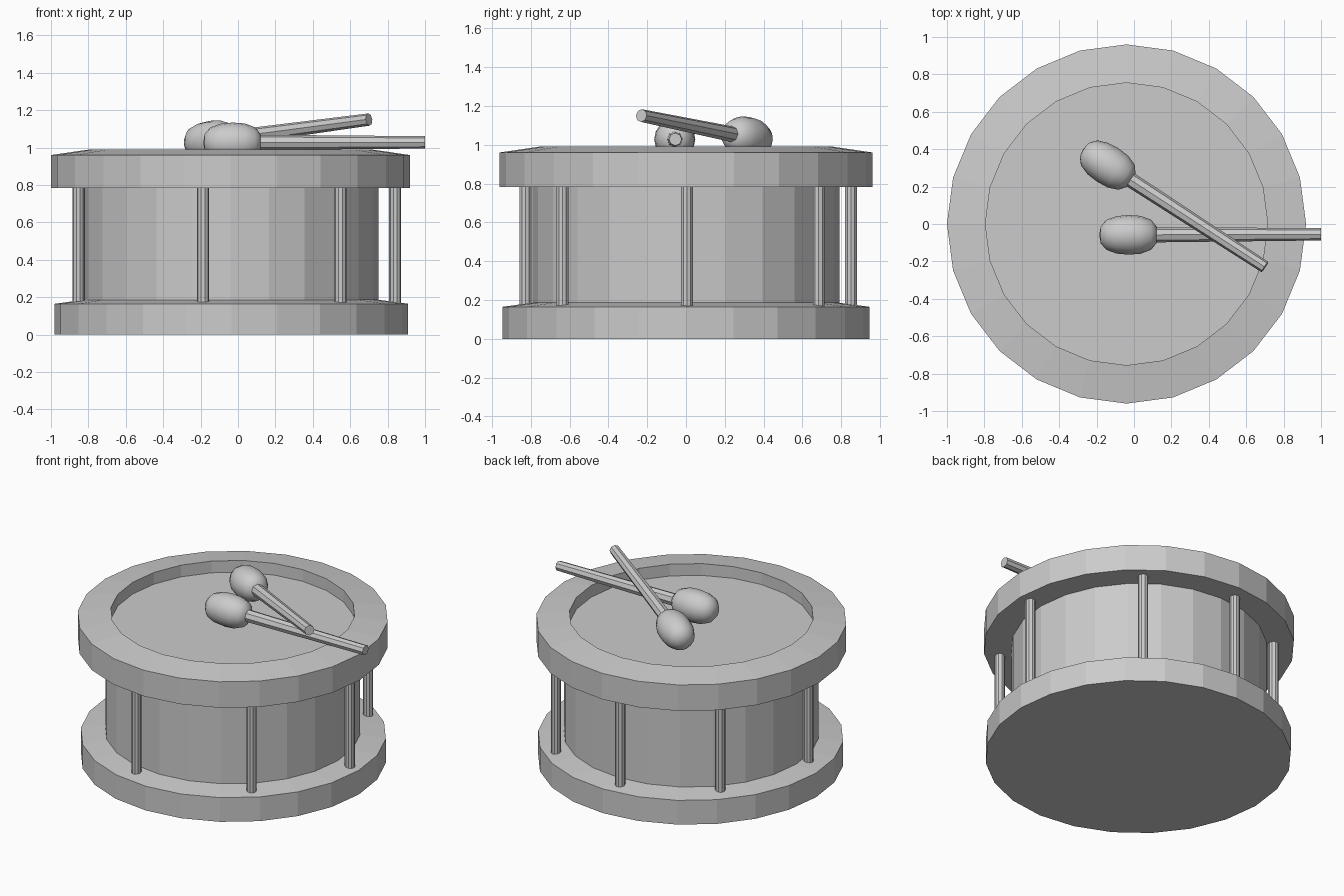
import bpy, bmesh
from math import cos, sin, tau, radians
from mathutils import Vector

if "Cube" in bpy.data.objects:
    bpy.data.objects.remove(bpy.data.objects["Cube"])

CX = -0.04  # drum axis


def revolve(name, profile, sides, origin=(0, 0, 0), axis=(0, 0, 1), closed=False, smooth=False):
    """Turn an (r, h) profile about an axis; r = 0 makes a pole."""
    bm = bmesh.new()
    rings = []
    for r, h in profile:
        if r == 0:
            rings.append([bm.verts.new((0, 0, h))] * sides)
        else:
            rings.append([bm.verts.new((r * cos(tau * i / sides), r * sin(tau * i / sides), h))
                          for i in range(sides)])
    pairs = list(zip(rings, rings[1:]))
    if closed:
        pairs.append((rings[-1], rings[0]))
    for a, b in pairs:
        for i in range(sides):
            j = (i + 1) % sides
            quad = list(dict.fromkeys([a[i], a[j], b[j], b[i]]))
            bm.faces.new(quad)
    bmesh.ops.recalc_face_normals(bm, faces=bm.faces)
    for f in bm.faces:
        f.smooth = smooth
    me = bpy.data.meshes.new(name)
    bm.to_mesh(me)
    bm.free()
    ob = bpy.data.objects.new(name, me)
    ob.location = origin
    ob.rotation_mode = 'QUATERNION'
    ob.rotation_quaternion = Vector(axis).to_track_quat('Z', 'Y')
    bpy.context.collection.objects.link(ob)
    return ob


# Bottom hoop, closed underneath, with a slightly raised inner edge
revolve("bottom_hoop", [(0, 0), (0.945, 0), (0.945, 0.165), (0.76, 0.19), (0, 0.19)],
        24, (CX + 0.005, 0, 0))

# Drum shell
revolve("drum_shell", [(0.79, 0.17), (0.79, 0.80)], 24, (CX, 0, 0))

# Top hoop ring and recessed drum skin
revolve("top_hoop", [(0.755, 0.783), (0.96, 0.783), (0.96, 0.96), (0.755, 0.99)],
        24, (CX, 0, 0), closed=True)
revolve("drum_skin", [(0, 0.91), (0.757, 0.91)], 24, (CX, 0, 0))

# Tension rods, unevenly spaced around the shell
for n, deg in enumerate((0, 53, 96, 139, 187, 258, 311)):
    a = radians(deg)
    revolve(f"tension_rod_{n + 1}", [(0, 0.165), (0.032, 0.165), (0.032, 0.80), (0, 0.80)],
            10, (-0.01 + 0.85 * cos(a), 0.005 + 0.85 * sin(a), 0))


# Drumsticks: a blunt egg-shaped beater on a tapered octagonal handle
HEAD = [(0, -0.158), (0.045, -0.15), (0.08, -0.12), (0.1, -0.065), (0.106, 0),
        (0.101, 0.065), (0.08, 0.12), (0.045, 0.148), (0, 0.155)]


def drumstick(label, centre, tip):
    axis = Vector(tip) - Vector(centre)
    revolve(f"{label}_beater", HEAD, 16, centre, axis, smooth=True)
    revolve(f"{label}_handle", [(0, 0.1), (0.041, 0.1), (0.033, axis.length), (0, axis.length)],
            8, centre, axis)


drumstick("lower_drumstick", (-0.028, -0.058, 1.028), (1.0, -0.055, 1.028))
drumstick("crossed_drumstick", (-0.14, 0.315, 1.038), (0.70, -0.23, 1.15))
